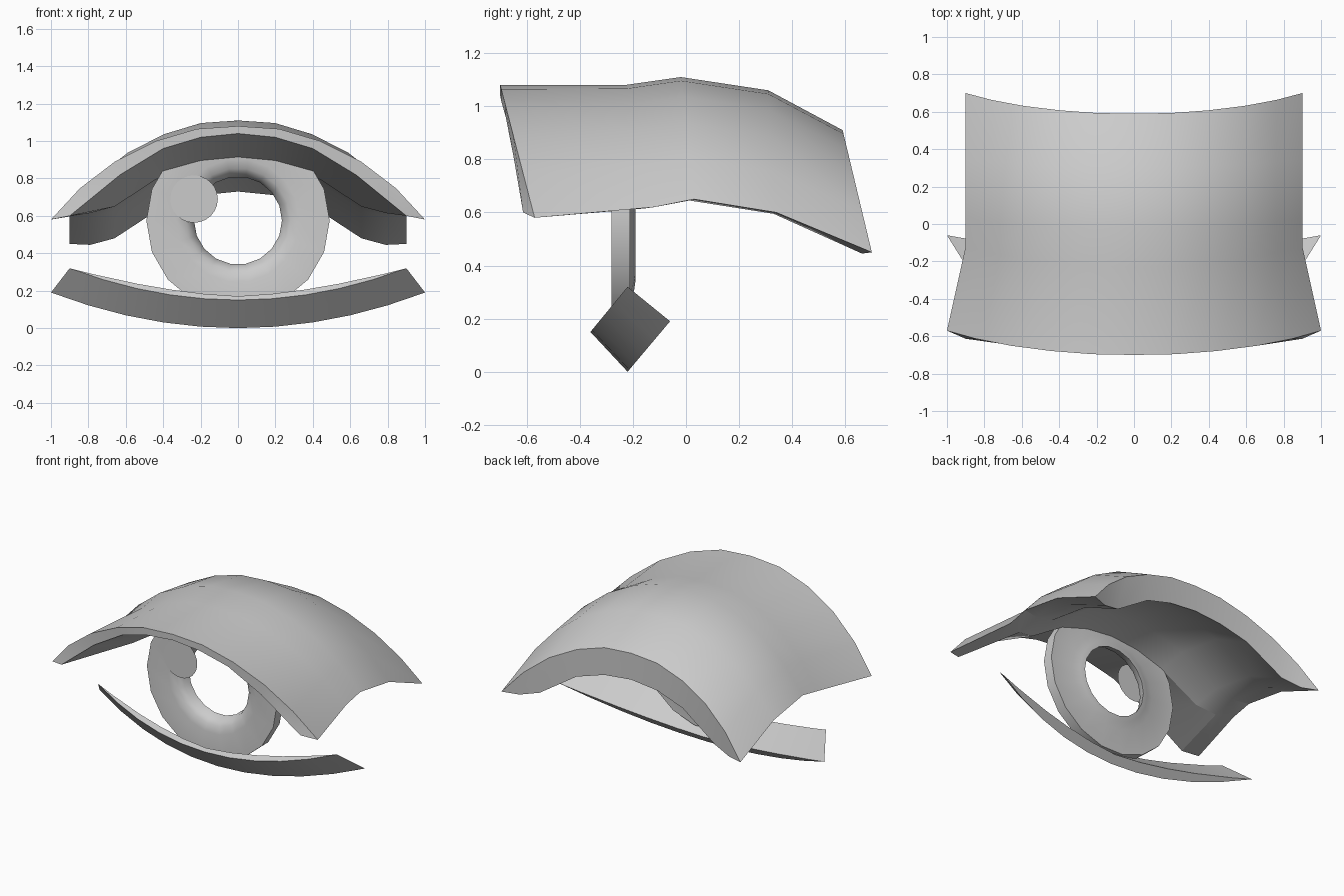
import bpy, bmesh
from math import sin, cos, pi, radians

if "Cube" in bpy.data.objects:
    bpy.data.objects.remove(bpy.data.objects["Cube"])


def finish(name, bm, angle):
    bmesh.ops.remove_doubles(bm, verts=bm.verts, dist=0.0005)
    bmesh.ops.recalc_face_normals(bm, faces=bm.faces)
    me = bpy.data.meshes.new(name)
    bm.to_mesh(me)
    bm.free()
    ob = bpy.data.objects.new(name, me)
    bpy.context.collection.objects.link(ob)
    bpy.ops.object.select_all(action='DESELECT')
    ob.select_set(True)
    bpy.context.view_layer.objects.active = ob
    bpy.ops.object.shade_smooth_by_angle(angle=radians(angle))
    return ob


def mirrored(half):
    """Half profile from the middle outwards -> full profile from -x to +x."""
    return [(-x, y, z) for x, y, z in half[:0:-1]] + half


def loft_crescents(name, sections, angle):
    """Each section is an (outer, inner) pair of half profiles with shared tips."""
    bm = bmesh.new()
    rows = [[[bm.verts.new(p) for p in mirrored(h)] for h in s] for s in sections]
    n = len(rows[0][0])
    for i in range(n - 1):
        for o, inn in (rows[0], rows[-1]):
            bm.faces.new((o[i], o[i + 1], inn[i + 1], inn[i]))
        for a, b in zip(rows, rows[1:]):
            for k in (0, 1):
                bm.faces.new((a[k][i], a[k][i + 1], b[k][i + 1], b[k][i]))
    return finish(name, bm, angle)


# Shared arc: fraction of half width, fraction of drop
ARC = [(0, 0), (.22, .03), (.44, .16), (.655, .375), (.845, .665), (1, 1)]

# Upper lid: flared front lip, then a hood bending down to the back
LIP_IN = [(0, .04), (.2, .06), (.4, .12), (.63, .26), (.9, .48), (1, .5)]
HOOD_IN = [(0, .18), (.2, .2), (.4, .26), (.66, .43), (.79, .465), (.9, .46)]
upper = []
for half_w, y0, y1, top, drop, inner in (
        (1.0, -.70, -.57, 1.08, .50, LIP_IN),
        (.9, -.23, -.12, 1.08, .46, HOOD_IN),
        (.9, -.02, .03, 1.11, .46, HOOD_IN),
        (.9, .31, .34, 1.06, .46, HOOD_IN),
        (.9, .59, .70, .91, .46, HOOD_IN)):
    outer = [(half_w * fx, y0 + (y1 - y0) * fd, top - drop * fd) for fx, fd in ARC]
    inside = [(x, o[1], top - d) for (x, d), o in zip(inner, outer)]
    inside[-1] = outer[-1]
    upper.append((outer, inside))
loft_crescents("upper_lid", upper, 20)

# Lower lid: crescent bar swept along a tilted arc
lower = []
for half_w, mid, end, t in ((.9, (-.36, .15), (-.22, .32), .12),
                            (1.0, (-.22, 0), (-.06, .19), .25)):
    dy, dz = end[0] - mid[0], end[1] - mid[1]
    outer = [(half_w * f, mid[0] + dy * f * f, mid[1] + dz * f * f)
             for f in (0, .2, .4, .6, .8, 1)]
    inside = []
    for f in (0, .2, .4, .6, .86, 1):
        g = min(t + (1 - t) * f ** 1.7 + .1 * f * (1 - f), 1)
        inside.append((half_w * f, mid[0] + dy * g, mid[1] + dz * g))
    lower.append((outer, inside))
loft_crescents("lower_lid", lower, 30)

# Iris: flat ring with a funnel-shaped hole, turned around the y axis
bm = bmesh.new()
PROFILE = [(.49, -.21), (.49, -.28), (.33, -.28), (.28, -.265), (.25, -.24),
           (.235, -.19), (.27, -.195), (.32, -.21)]
SIDES = 18
rings = [[bm.verts.new((r * cos(2 * pi * i / SIDES), y, .575 + r * sin(2 * pi * i / SIDES)))
          for i in range(SIDES)] for r, y in PROFILE]
for a, b in zip(rings, rings[1:] + rings[:1]):
    for i in range(SIDES):
        j = (i + 1) % SIDES
        bm.faces.new((a[i], a[j], b[j], b[i]))
finish("iris", bm, 45)

# Highlight: small round disc on the front of the iris
bm = bmesh.new()
bm.faces.new([bm.verts.new((-.235 + .127 * cos(2 * pi * i / 24), -.284,
                            .69 + .127 * sin(2 * pi * i / 24))) for i in range(24)])
finish("highlight", bm, 30)
